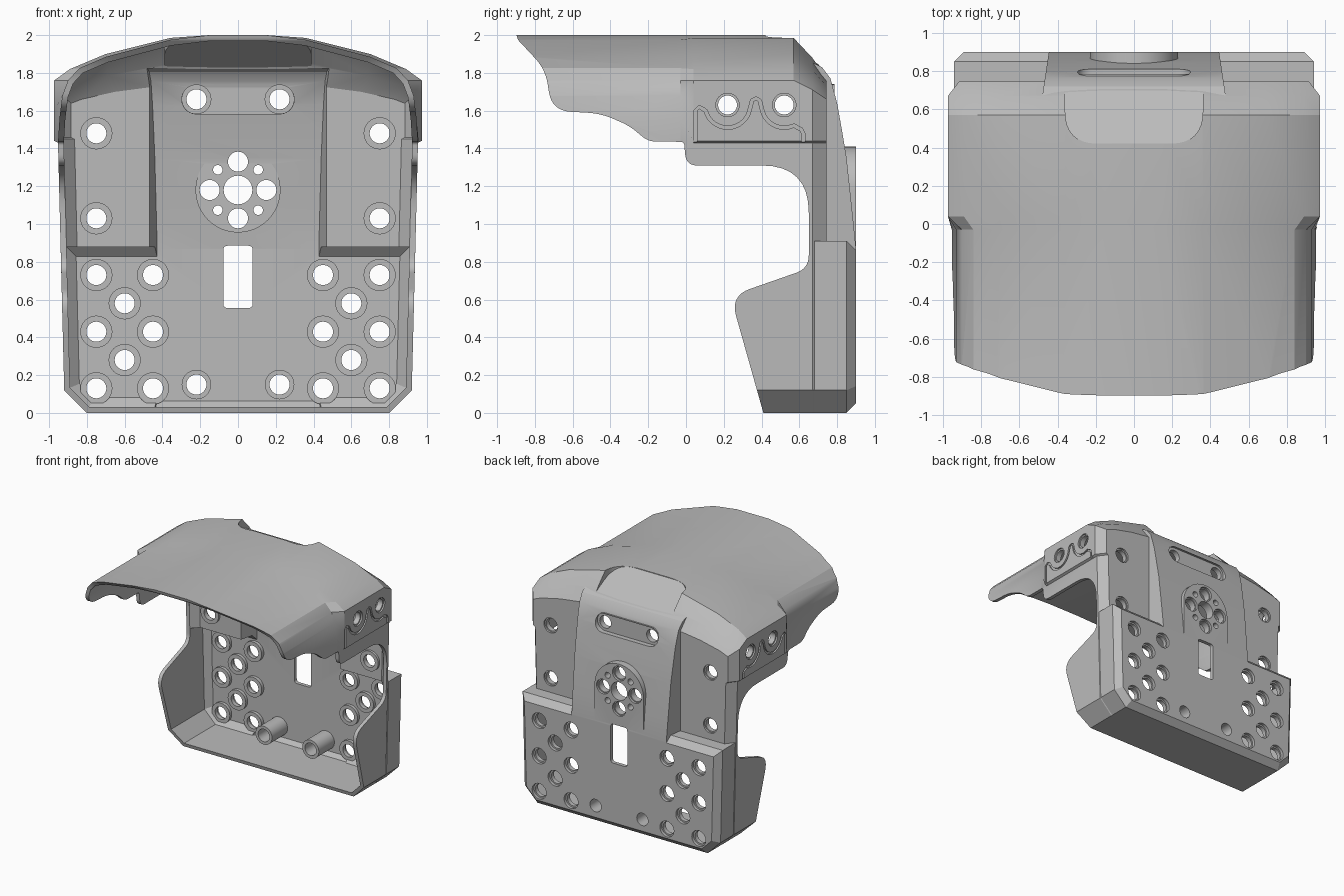
import bpy, bmesh, math
from mathutils import Vector

if "Cube" in bpy.data.objects:
    bpy.data.objects.remove(bpy.data.objects["Cube"], do_unlink=True)

grey = bpy.data.materials.new("plain_grey")
grey.use_nodes = True
grey.diffuse_color = (0.5, 0.5, 0.5, 1)
grey.node_tree.nodes["Principled BSDF"].inputs["Base Color"].default_value = (0.5, 0.5, 0.5, 1)


# ---- helpers ----
def add_loft(bm, rings):
    """Skin a row of equal-length rings and close both ends."""
    rows = [[bm.verts.new(p) for p in ring] for ring in rings]
    n = len(rows[0])
    for a, b in zip(rows, rows[1:]):
        for i in range(n):
            bm.faces.new((a[i], a[(i + 1) % n], b[(i + 1) % n], b[i]))
    bm.faces.new(rows[0])
    bm.faces.new(rows[-1])


def place(axis, p, t):
    return (t, p[0], p[1]) if axis == "x" else (p[0], t, p[1])


def solid(name, lofts):
    bm = bmesh.new()
    for rings in lofts:
        add_loft(bm, rings)
    bmesh.ops.recalc_face_normals(bm, faces=bm.faces)
    mesh = bpy.data.meshes.new(name)
    bm.to_mesh(mesh)
    bm.free()
    mesh.materials.append(grey)
    ob = bpy.data.objects.new(name, mesh)
    bpy.context.collection.objects.link(ob)
    return ob


def prism(axis, pts, a, b):
    return [[place(axis, p, t) for p in pts] for t in (a, b)]


def disc(cx, cz, r, n=32):
    return [(cx + r * math.cos(i * math.tau / n), cz + r * math.sin(i * math.tau / n)) for i in range(n)]


def arc(cx, cz, r, a, b, n=14):
    angles = [math.radians(a + (b - a) * i / n) for i in range(n + 1)]
    return [(cx + r * math.cos(t), cz + r * math.sin(t)) for t in angles]


def rounded(corners, n=8):
    """Round each (u, v, setback) corner."""
    out = []
    for i, (u, v, t) in enumerate(corners):
        p = Vector((u, v))
        if not t:
            out.append((u, v))
            continue
        a = p + (Vector(corners[i - 1][:2]) - p).normalized() * t
        b = p + (Vector(corners[(i + 1) % len(corners)][:2]) - p).normalized() * t
        for k in range(n + 1):
            s = k / n
            out.append(tuple(a * (1 - s) ** 2 + p * 2 * s * (1 - s) + b * s * s))
    return out


def offset(pts, d):
    """Move a counter-clockwise outline inward by d."""
    out = []
    for i, p in enumerate(pts):
        p = Vector(p)
        e1 = (p - Vector(pts[i - 1])).normalized()
        e2 = (Vector(pts[(i + 1) % len(pts)]) - p).normalized()
        n1, n2 = Vector((-e1.y, e1.x)), Vector((-e2.y, e2.x))
        out.append(tuple(p + (n1 + n2) * d / (1 + n1.dot(n2))))
    return out


def combine(target, tool, op):
    mod = target.modifiers.new(op, "BOOLEAN")
    mod.operation, mod.solver, mod.object = op, "EXACT", tool
    bpy.context.view_layer.objects.active = target
    bpy.ops.object.modifier_apply(modifier=mod.name)
    bpy.data.objects.remove(tool, do_unlink=True)


def both(half):
    return half + [(-x, z) for x, z in reversed(half)]


# ---- cross-sections ----
canopy = [(.8, 0), (.92, .12), (.953, 1.43), (.945, 1.56), (.93, 1.68), (.9, 1.76),
          (.84, 1.825), (.7, 1.885), (.36, 1.975), (.15, 2)]
rear = [(.8, 0), (.92, .12), (.953, 1.43), (.973, 1.44), (.973, 1.6), (.973, 1.76),
        (.89, 1.82), (.7, 1.9), (.36, 1.985), (.15, 2)]


def sunk(width, base, squash):
    return [(x * width, base + (z - 1.76) * squash if z > 1.7 else z) for x, z in rear]


sections = [canopy, canopy, rear, rear, sunk(1, 1.71, .75), sunk(.94, 1.66, .5)]
block = [(.8, 0), (.92, .12), (.94, .91)]
spine = [(.5, 0), (.85, 0), (.9, .05), (.9, .87), (.882, 1.05), (.85, 1.35), (.825, 1.5),
         (.8, 1.64), (.765, 1.77), (.72, 1.83), (.66, 1.86), (.5, 1.8)]


def hull(name, t, ys, block_ys, half_width, draft):
    """Body, lower rear block and rear spine as one solid, inset by t."""
    ob = solid(name, [[[place("y", p, y) for p in offset(both(s), t)] for s, y in zip(sections, ys)]])
    insets = (t, t, t + .05)
    combine(ob, solid("block", [[[place("y", p, y) for p in offset(both(block), d)]
                                 for d, y in zip(insets, block_ys)]]), "UNION")
    side = offset(spine, t)
    rings = [[(s * (half_width + (.9 - y) * draft), y, z) for y, z in side] for s in (-1, 1)]
    combine(ob, solid("spine", [rings]), "UNION")
    return ob


def scoop(grow, drop):
    w = .36 + grow
    plan = rounded([(-w, .42 - grow, .17), (w, .42 - grow, .17), (w, .85, 0), (-w, .85, 0)])
    return solid("scoop", [[[(x, y, 1.995 - drop - (y - .42) * .53) for x, y in plan],
                            [(x, y, 2.3) for x, y in plan]]])


# ---- shell ----
shell = hull("back_shell", 0, (-.95, -.03, .04, .57, .67, .745), (.68, .85, .9), .445, .15)
arch = arc(0, 1.18, .23, 0, 180, 24) + [(-.23, .8), (.23, .8)]
combine(shell, solid("arch", [prism("y", arch, .8, .899)]), "UNION")
combine(shell, scoop(0, 0), "DIFFERENCE")
cavity = hull("cavity", .031, (-1, -.03, .04, .56, .65, .71), (.6, .82, .866), .42, .25)
combine(cavity, scoop(.03, .035), "DIFFERENCE")
combine(shell, cavity, "DIFFERENCE")

# ---- hole layout ----
lower = [(s * x, z) for s in (-1, 1) for x, z in
         [(.75, .73), (.45, .73), (.6, .58), (.75, .43), (.45, .43), (.6, .28), (.75, .13), (.45, .13)]]
panel = [(s * .75, z) for s in (-1, 1) for z in (1.48, 1.03)]
posts = [(-.22, .15), (.22, .15)]
slots = [(-.22, 1.66), (.22, 1.66)]
hub = [(0, 1.33), (0, 1.03), (.15, 1.18), (-.15, 1.18)]
side_holes = [(.22, 1.63), (.52, 1.63)]


def capsule(r):
    return arc(.22, 1.66, r, -90, 90) + arc(-.22, 1.66, r, 90, 270)


# ---- inner bosses, posts and pads ----
bosses = [prism("y", disc(x, z, .085), .84, .88) for x, z in lower]
bosses += [prism("y", disc(x, z, .085), .69, .73) for x, z in panel]
bosses += [prism("y", disc(x, z, .078), .66, .88) for x, z in posts]
bosses += [prism("y", disc(0, 1.18, .225, 48), .822, .88), prism("y", capsule(.08), .745, .785)]
bosses += [prism("x", disc(y, z, .085), s * .915, s * .96) for y, z in side_holes for s in (-1, 1)]
combine(shell, solid("bosses", bosses), "UNION")
combine(shell, solid("rings", [prism("y", disc(x, z, .079), .72, .78) for x, z in slots]), "UNION")

# ---- side opening, which also trims the canopy edge ----
opening = rounded([(-1.3, -.2, 0), (.466, -.2, 0), (.235, .62, .11), (.65, .765, .07), (.65, 1.31, .25),
                   (0, 1.31, .06), (-.01, 1.435, .02), (-.2, 1.437, .04), (-.3, 1.52, .05),
                   (-.45, 1.585, .07), (-.71, 1.6, .1), (-.745, 1.82, .08), (-.89, 1.975, .01),
                   (-.9, 2.01, 0), (-.9, 2.2, 0), (-1.3, 2.2, 0)])
combine(shell, solid("opening", [prism("x", opening, -1.3, 1.3)]), "DIFFERENCE")

# ---- through holes and window ----
holes = [prism("y", disc(x, z, .053), .62, 1) for x, z in lower + panel + posts + slots + hub]
holes += [prism("y", disc(s * .107, 1.18 + t * .107, .025, 20), .7, 1) for s in (-1, 1) for t in (-1, 1)]
holes += [prism("y", disc(0, 1.18, .076), .7, 1)]
holes += [prism("x", disc(y, z, .05), -1.1, 1.1) for y, z in side_holes]
window = rounded([(-.078, .555, .025), (.078, .555, .025), (.078, .885, .025), (-.078, .885, .025)])
holes += [prism("y", window, .7, 1)]
combine(shell, solid("holes", holes), "DIFFERENCE")

# ---- counterbores, slot recess and wavy side grooves ----
sinks = [prism("y", disc(x, z, .066), .875, 1) for x, z in lower]
sinks += [prism("y", disc(x, z, .062), .88, 1) for x, z in hub]
sinks += [prism("y", disc(x, z, .064), .73, .8) for x, z in panel]
sinks += [prism("y", capsule(.075), .768, 1)]
sinks += [prism("x", disc(y, z, .062), s * .96, s * 1.1) for y, z in side_holes for s in (-1, 1)]
combine(shell, solid("sinks", sinks), "DIFFERENCE")

wave = [(.05, 1.42), (.05, 1.6), (.07, 1.62), (.095, 1.605)] + arc(.22, 1.63, .12, 195, 345)
wave += [(.35, 1.655), (.37, 1.665), (.39, 1.655)] + arc(.52, 1.63, .12, 195, 295)
wave += [(.61, 1.5), (.62, 1.48), (.62, 1.42)]
left, right = [], []
for i, p in enumerate(wave):
    d = (Vector(wave[min(i + 1, len(wave) - 1)]) - Vector(wave[max(i - 1, 0)])).normalized() * .009
    left.append((p[0] - d.y, p[1] + d.x))
    right.append((p[0] + d.y, p[1] - d.x))
ribbon = left + right[::-1]
combine(shell, solid("grooves", [prism("x", ribbon, s * .961, s * 1.05) for s in (-1, 1)]), "DIFFERENCE")

# ---- finish ----
bpy.ops.object.select_all(action="DESELECT")
shell.select_set(True)
bpy.context.view_layer.objects.active = shell
bpy.ops.object.shade_smooth_by_angle(angle=math.radians(24))
